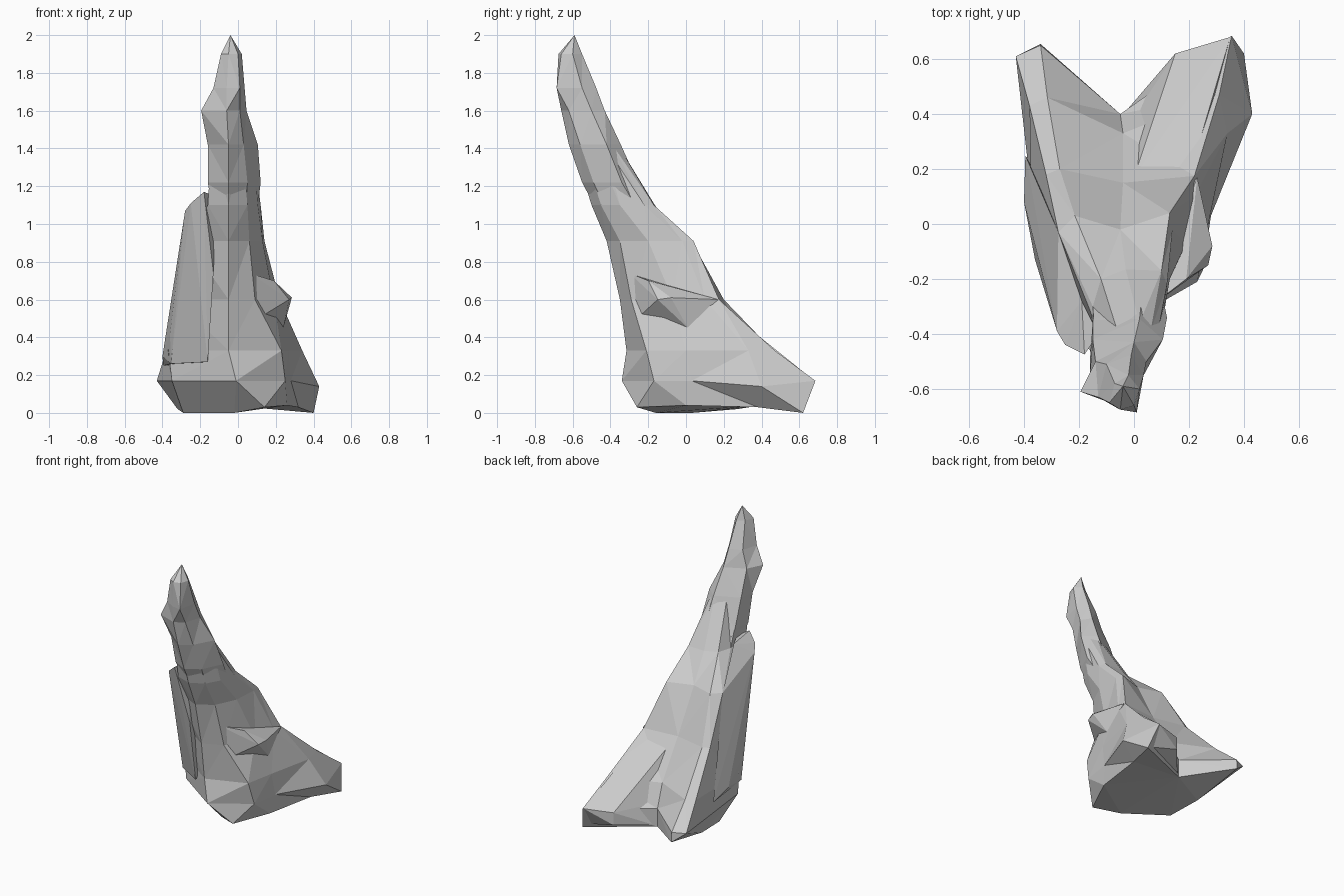
import bpy, bmesh


def finish(name, bm):
    bmesh.ops.triangulate(bm, faces=bm.faces[:])
    bmesh.ops.recalc_face_normals(bm, faces=bm.faces[:])
    mesh = bpy.data.meshes.new(name)
    bm.to_mesh(mesh)
    bm.free()
    ob = bpy.data.objects.new(name, mesh)
    bpy.context.collection.objects.link(ob)
    return ob


def loft(name, rings, apex=None):
    """Skin a stack of (z, outline) rings; a third value lifts a corner off its ring."""
    bm = bmesh.new()
    rows = [[bm.verts.new((p[0], p[1], p[2] if len(p) > 2 else z)) for p in pts]
            for z, pts in rings]
    n = len(rows[0])
    for a, b in zip(rows, rows[1:]):
        for i in range(n):
            j = (i + 1) % n
            bm.faces.new((a[i], a[j], b[j], b[i]))
    bm.faces.new(rows[0][::-1])
    if apex:
        tip = bm.verts.new(apex)
        for i in range(n):
            bm.faces.new((rows[-1][i], rows[-1][(i + 1) % n], tip))
    else:
        bm.faces.new(rows[-1])
    return finish(name, bm)


def chunk(name, points):
    """Convex faceted piece of rock."""
    bm = bmesh.new()
    for p in points:
        bm.verts.new(p)
    bmesh.ops.convex_hull(bm, input=bm.verts[:])
    loose = [v for v in bm.verts if not v.link_faces]
    bmesh.ops.delete(bm, geom=loose, context='VERTS')
    return finish(name, bm)


# Wide foot with two rear legs and a notch between them, tapering into the pinnacle
rock = loft("rock_spire", [
    (0.00, [(-.02, -.16), (.14, -.26, .03), (.26, 0, .04), (.32, .38, .03), (.40, .62),
            (-.05, .40, .04), (-.34, .655, .10), (-.32, .27, .02), (-.29, .03)]),
    (0.17, [(-.01, -.34), (.25, -.17), (.28, .03), (.43, .40, .14), (.355, .685),
            (-.05, .40), (-.34, .65), (-.43, .61), (-.35, -.10)]),
    (0.33, [(-.05, -.315), (.23, -.21), (.27, 0), (.34, .33), (.31, .47),
            (-.04, .33), (-.315, .46), (-.38, .43), (-.37, -.08)]),
    (0.60, [(-.05, -.35), (.09, -.29), (.19, -.07), (.22, .10), (.22, .175),
            (-.04, .15), (-.27, .20), (-.32, .18), (-.33, -.16)]),
    (0.91, [(-.05, -.42), (.06, -.35), (.13, -.20), (.14, -.02), (.13, .04),
            (-.05, -.02), (-.215, .03), (-.275, -.03), (-.27, -.32)]),
    (1.10, [(-.05, -.50), (.05, -.45), (.105, -.35), (.12, -.22), (.10, -.17),
            (-.03, -.165), (-.12, -.20), (-.15, -.30), (-.16, -.46)]),
    (1.42, [(-.05, -.60), (.02, -.55), (.06, -.48), (.08, -.43), (.06, -.39),
            (.02, -.36), (-.06, -.39), (-.14, -.43), (-.14, -.54)]),
])

# Leaning upper pinnacle
pinnacle = loft("pinnacle", [
    (1.05, [(-.05, -.46), (.04, -.41), (.10, -.24), (.00, -.17), (-.11, -.26), (-.13, -.42)]),
    (1.22, [(-.05, -.55), (.05, -.49), (.12, -.34), (.03, -.255), (-.15, -.35), (-.16, -.49)]),
    (1.42, [(-.05, -.62), (.03, -.56), (.105, -.42), (.02, -.345), (-.15, -.42), (-.16, -.54)]),
    (1.60, [(-.06, -.66), (.01, -.62), (.045, -.50), (.00, -.43), (-.14, -.50), (-.195, -.61)]),
    (1.72, [(-.06, -.67), (.01, -.685), (.035, -.55), (-.01, -.475), (-.10, -.51), (-.13, -.63)]),
    (1.90, [(-.05, -.675), (.00, -.66), (.02, -.60), (-.02, -.55), (-.07, -.58), (-.09, -.65)]),
], apex=(-.04, -.59, 2.0))

# Column standing against the left side, spreading into a bulge at its foot
column = chunk("left_column", [
    (-.28, -.39, 1.07), (-.25, -.44, 1.11), (-.18, -.475, 1.17), (-.13, -.40, 1.15),
    (-.19, -.28, 1.15), (-.12, -.36, 1.0), (-.31, -.20, .70), (-.13, -.37, .74),
    (-.275, -.03, .91), (-.40, .08, .30), (-.355, -.13, .26), (-.36, -.13, .42),
    (-.16, -.26, .27), (-.20, -.10, .30), (-.33, .10, .55), (-.395, .25, .25)])

# Jutting ledge on the right side
ledge = chunk("right_ledge", [
    (.06, -.30, .74), (.19, -.20, .70), (.285, -.08, .61), (.27, -.15, .60),
    (.09, -.27, .49), (.24, .01, .45), (.23, .17, .60), (.08, 0, .60)])

# Bulging back of the right rear leg
leg = chunk("rear_leg_bulge", [
    (.15, .62, .17), (.15, .62, .08), (.35, .68, .17), (.39, .60, .02),
    (-.03, .41, .05), (-.02, .36, .19), (.20, .17, .58), (.0, .17, .55), (.2, .3, .04)])

# Fuse the pieces into one solid
bpy.context.view_layer.objects.active = rock
for part in (pinnacle, column, ledge, leg):
    mod = rock.modifiers.new("fuse", 'BOOLEAN')
    mod.operation = 'UNION'
    mod.solver = 'EXACT'
    mod.object = part
    bpy.ops.object.modifier_apply(modifier=mod.name)
    bpy.data.objects.remove(part)
